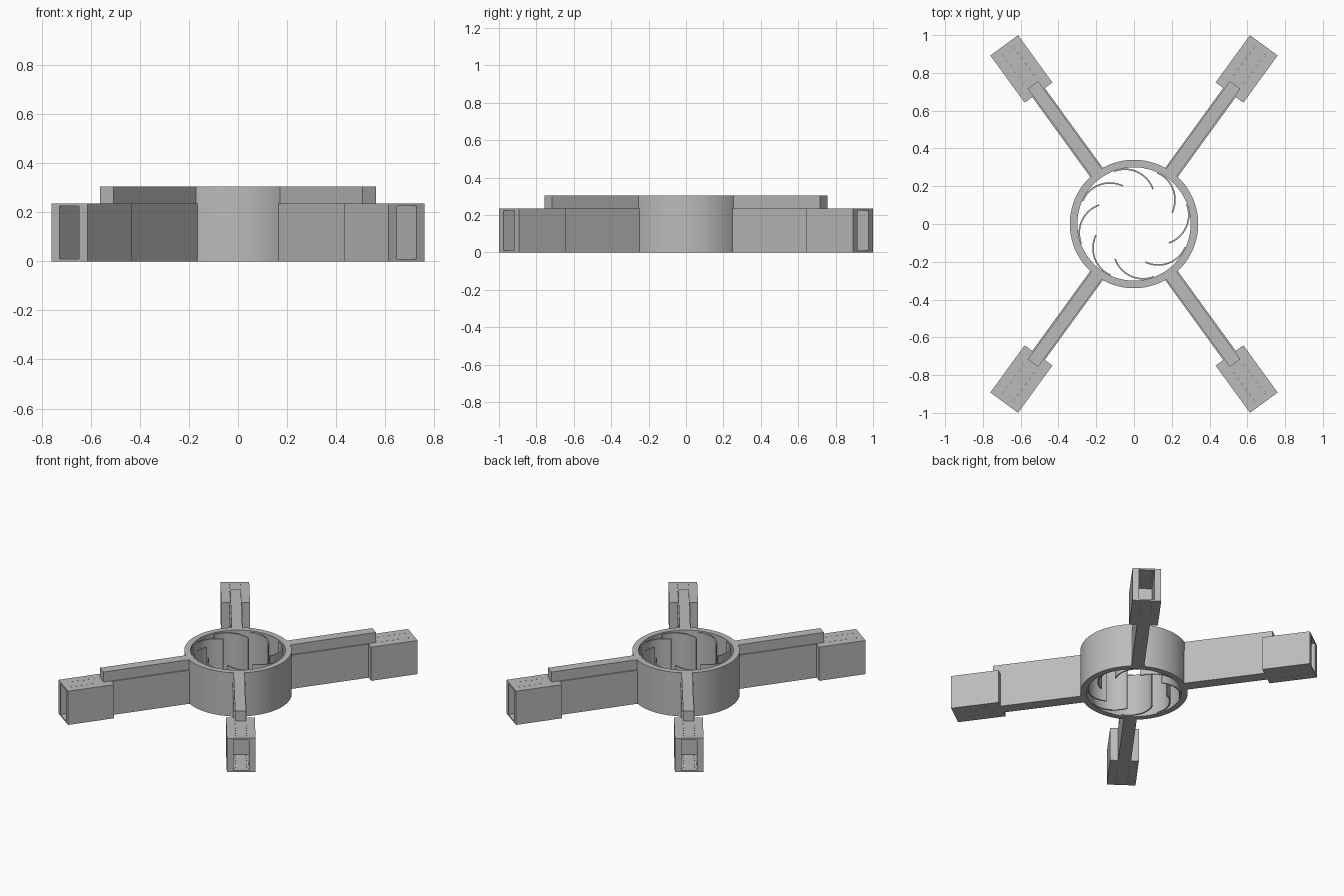
import bpy, bmesh, math
from mathutils import Matrix, Vector

if "Cube" in bpy.data.objects:
    bpy.data.objects.remove(bpy.data.objects["Cube"], do_unlink=True)

grey = bpy.data.materials.new("plain grey")
grey.use_nodes = True
colour = (0.5, 0.5, 0.5, 1)
grey.diffuse_color = colour
grey.node_tree.nodes["Principled BSDF"].inputs["Base Color"].default_value = colour


def finish(bm, name, smooth=False):
    bmesh.ops.recalc_face_normals(bm, faces=bm.faces)
    mesh = bpy.data.meshes.new(name)
    bm.to_mesh(mesh)
    bm.free()
    mesh.materials.append(grey)
    obj = bpy.data.objects.new(name, mesh)
    bpy.context.collection.objects.link(obj)
    if smooth:
        bpy.ops.object.select_all(action='DESELECT')
        obj.select_set(True)
        bpy.context.view_layer.objects.active = obj
        bpy.ops.object.shade_smooth_by_angle(angle=math.radians(30))
    return obj


def add_box(bm, x0, x1, y0, y1, z0, z1):
    mid = Vector(((x0 + x1) / 2, (y0 + y1) / 2, (z0 + z1) / 2))
    size = Matrix.Diagonal((x1 - x0, y1 - y0, z1 - z0, 1))
    bmesh.ops.create_cube(bm, size=1, matrix=Matrix.Translation(mid) @ size)


def extrude_outline(bm, points, z0, z1):
    face = bm.faces.new([bm.verts.new((x, y, z0)) for x, y in points])
    new = bmesh.ops.extrude_face_region(bm, geom=[face])["geom"]
    verts = [g for g in new if isinstance(g, bmesh.types.BMVert)]
    bmesh.ops.translate(bm, verts=verts, vec=(0, 0, z1 - z0))


# Central ring
HEIGHT, LOW, STEPS = 0.305, 0.235, 96
bm = bmesh.new()
section = [(0.30, 0), (0.34, 0), (0.34, HEIGHT), (0.30, HEIGHT)]
rings = []
for i in range(STEPS):
    a = math.tau * i / STEPS
    rings.append([bm.verts.new((r * math.cos(a), r * math.sin(a), z)) for r, z in section])
for i in range(STEPS):
    p, q = rings[i], rings[(i + 1) % STEPS]
    for j in range(4):
        k = (j + 1) % 4
        bm.faces.new((p[j], q[j], q[k], p[k]))
finish(bm, "central_ring", True)

# Curved swirl vanes inside the ring
tip = Vector((0.21, 0))
span = math.radians(49)
root = Vector((0.298 * math.cos(span), 0.298 * math.sin(span)))
chord = root - tip
side = Vector((chord.y, -chord.x)).normalized()
sag = 0.048
radius = (chord.length ** 2 / 4 + sag ** 2) / (2 * sag)
centre = (tip + root) / 2 - side * (radius - sag)
half = math.asin(chord.length / 2 / radius)
facing = math.atan2(side.y, side.x)


def arc(r):
    angles = [facing - half + 2 * half * i / 16 for i in range(17)]
    return [centre + Vector((math.cos(a), math.sin(a))) * r for a in angles]


for n in range(8):
    bm = bmesh.new()
    extrude_outline(bm, arc(radius + 0.004) + arc(radius - 0.004)[::-1], 0.005, 0.295)
    vane = finish(bm, f"swirl_vane_{n + 1}", True)
    vane.rotation_euler.z = math.radians(16.5 + 45 * n)

# Four arms, each with a raised rail and a hollow end box
ARM_ANGLE = 54
arms = {"back_left": ARM_ANGLE, "back_right": 180 - ARM_ANGLE,
        "front_right": 180 + ARM_ANGLE, "front_left": -ARM_ANGLE}
for place, degrees in arms.items():
    turn = math.radians(degrees)

    bm = bmesh.new()
    add_box(bm, 0.32, 0.87, -0.041, 0.041, 0, LOW)
    beam = finish(bm, f"{place}_arm")

    bm = bmesh.new()
    add_box(bm, 0.32, 0.911, -0.034, 0.034, LOW - 0.005, HEIGHT)
    rail = finish(bm, f"{place}_rail")

    bm = bmesh.new()
    add_box(bm, 0.86, 1.169, -0.091, 0.091, 0, LOW)
    box = finish(bm, f"{place}_end_box")

    # Cavity open at the outer end
    bm = bmesh.new()
    add_box(bm, 0.93, 1.2, -0.049, 0.049, 0.01, LOW - 0.01)
    cavity = finish(bm, f"{place}_cavity_cutter")

    # Small pin holes through the top and bottom plates
    bm = bmesh.new()
    for i in range(6):
        for y in (-0.035, 0.035):
            x = 0.95 + 0.036 * i
            add_box(bm, x - 0.003, x + 0.003, y - 0.003, y + 0.003, -0.02, LOW + 0.02)
    pins = finish(bm, f"{place}_pin_cutter")

    for cutter in (cavity, pins):
        cut = box.modifiers.new(cutter.name, 'BOOLEAN')
        cut.operation = 'DIFFERENCE'
        cut.solver = 'EXACT'
        cut.object = cutter
        cutter.hide_render = True
        cutter.hide_viewport = True
    for part in (beam, rail, box, cavity, pins):
        part.rotation_euler.z = turn
